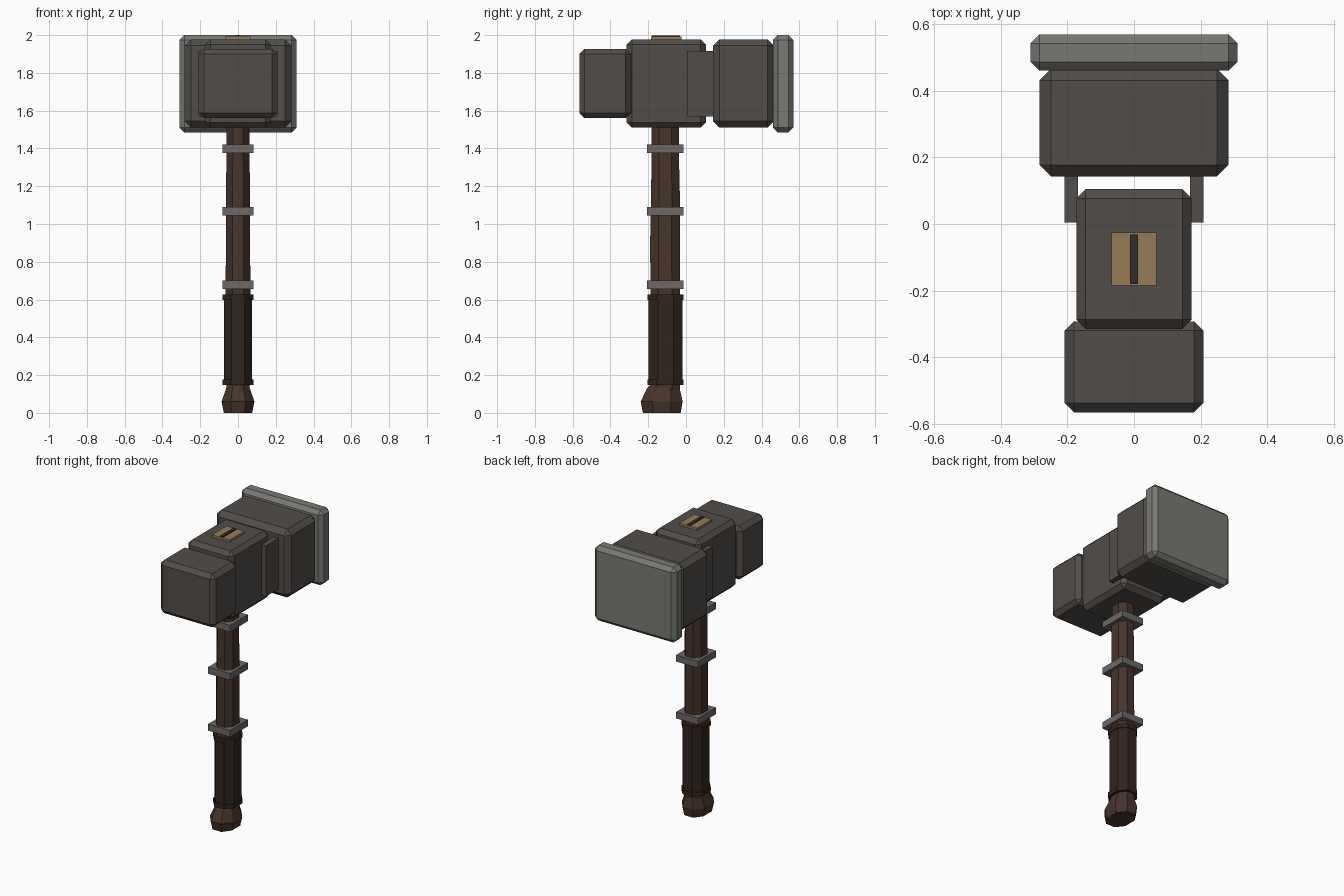
import bpy, bmesh, math

if "Cube" in bpy.data.objects:
    bpy.data.objects.remove(bpy.data.objects["Cube"])


def material(name, rgb):
    m = bpy.data.materials.new(name)
    m.diffuse_color = (*rgb, 1)
    m.use_nodes = True
    m.node_tree.nodes["Principled BSDF"].inputs["Base Color"].default_value = m.diffuse_color
    return m


STONE = material("dark_stone", (0.085, 0.075, 0.068))
STEEL = material("steel", (0.19, 0.19, 0.175))
BAND = material("band_metal", (0.15, 0.14, 0.135))
WOOD = material("wood", (0.062, 0.034, 0.023))
LEATHER = material("leather", (0.031, 0.018, 0.013))
BRASS = material("pale_wood", (0.30, 0.20, 0.09))
SLOT = material("slot_dark", (0.03, 0.027, 0.025))


def finish(name, bm, mat):
    bmesh.ops.recalc_face_normals(bm, faces=bm.faces)
    mesh = bpy.data.meshes.new(name)
    bm.to_mesh(mesh)
    bm.free()
    mesh.materials.append(mat)
    ob = bpy.data.objects.new(name, mesh)
    bpy.context.collection.objects.link(ob)
    return ob


def box(name, xs, ys, zs, mat, chamfer=0.0):
    """Box between limits, with optional flat chamfer on every edge."""
    bm = bmesh.new()
    bmesh.ops.create_cube(bm, size=1)
    for v in bm.verts:
        v.co = [(a + b) / 2 + c * (b - a) for (a, b), c in zip((xs, ys, zs), v.co)]
    if chamfer:
        bmesh.ops.bevel(bm, geom=bm.edges[:], offset=chamfer, segments=1,
                        profile=0.5, affect='EDGES')
    return finish(name, bm, mat)


def octagon_loft(name, rings, mat, flat=0.45):
    """Capped eight-sided loft; each ring is (z, half x, y front, y back)."""
    bm = bmesh.new()
    shape = [(1, -flat), (1, flat), (flat, 1), (-flat, 1),
             (-1, flat), (-1, -flat), (-flat, -1), (flat, -1)]
    loops = []
    for z, hx, y0, y1 in rings:
        loops.append([bm.verts.new((hx * u, (y0 + y1) / 2 + (y1 - y0) / 2 * v, z))
                      for u, v in shape])
    for a, b in zip(loops, loops[1:]):
        for i in range(8):
            j = (i + 1) % 8
            bm.faces.new((a[i], a[j], b[j], b[i]))
    bm.faces.new(loops[0][::-1])
    bm.faces.new(loops[-1])
    return finish(name, bm, mat)


# Head blocks, front to back
box("head_peen", (-.208, .208), (-.565, -.292), (1.56, 1.927), STONE, .028)
box("head_core", (-.173, .173), (-.315, .105), (1.51, 1.978), STONE, .028)
box("head_main_block", (-.283, .283), (.143, .465), (1.51, 1.978), STONE, .034)
box("striking_face", (-.31, .31), (.46, .568), (1.485, 2.0), STEEL, .026)

# Cheek plates joining core and main block
for side, s in (("left", -1), ("right", 1)):
    box("cheek_plate_" + side, sorted((s * .168, s * .208)), (.005, .2),
        (1.57, 1.917), STONE)

# Handle end and wedge showing through the top
box("handle_end", (-.067, .067), (-.185, -.025), (1.9, 1.993), BRASS)
box("handle_wedge", (-.012, .012), (-.18, -.032), (1.9, 1.999), SLOT)

# Wooden shaft with slight hand-cut variation
octagon_loft("shaft", [(.12, .062, -.188, -.032), (.62, .066, -.188, -.032),
                       (.9, .064, -.19, -.033), (1.17, .063, -.185, -.033),
                       (1.3, .062, -.183, -.036), (1.55, .059, -.183, -.036)], WOOD)

# Square metal bands
for i, z in enumerate((.655, 1.045, 1.375)):
    box(f"shaft_band_{i + 1}", (-.083, .083), (-.206, -.012), (z, z + .045), BAND)

# Leather grip and its end rings
octagon_loft("grip", [(.155, .075, -.198, -.018), (.62, .075, -.198, -.018)], LEATHER)
for i, z in enumerate((.148, .598)):
    octagon_loft(f"grip_ring_{i + 1}", [(z, .081, -.205, -.014),
                                        (z + .028, .081, -.205, -.014)], LEATHER)

# Pommel
octagon_loft("pommel", [(0, .075, -.228, -.028), (.06, .087, -.24, -.018),
                        (.132, .062, -.205, -.034), (.15, .06, -.188, -.034)], WOOD)
